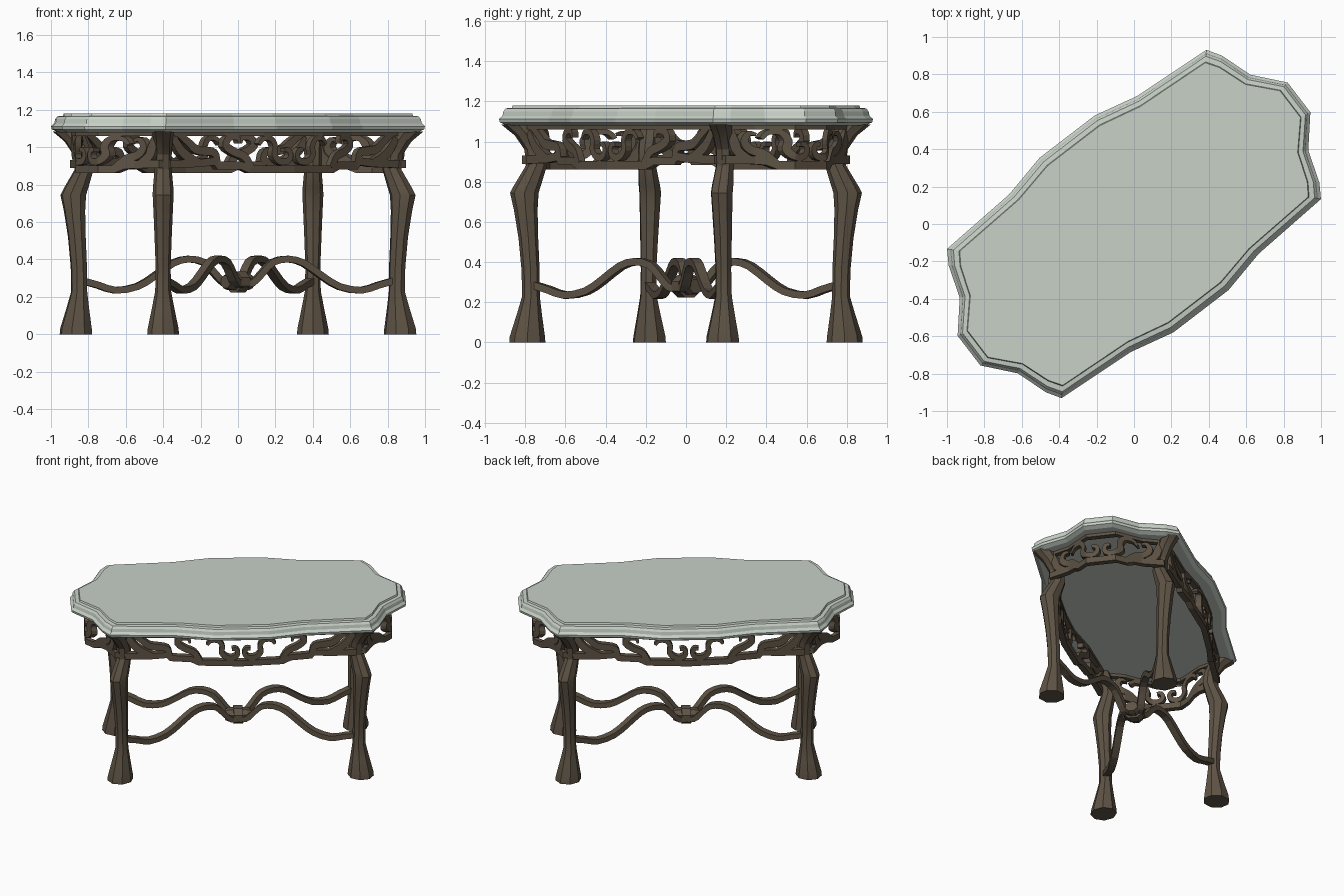
import bpy, bmesh, math
from mathutils import Vector, Matrix

if "Cube" in bpy.data.objects:
    bpy.data.objects.remove(bpy.data.objects["Cube"])

TURN = Matrix.Rotation(math.radians(37.5), 4, 'Z')   # table stands diagonally
SIGNS = [(1, 1), (-1, 1), (-1, -1), (1, -1)]


def material(name, rgb):
    m = bpy.data.materials.new(name)
    m.diffuse_color = (*rgb, 1)
    m.use_nodes = True
    m.node_tree.nodes["Principled BSDF"].inputs["Base Color"].default_value = m.diffuse_color
    return m


WOOD = material("dark wood", (0.112, 0.086, 0.059))
STONE = material("pale green stone", (0.58, 0.64, 0.575))


def finish(name, bm, mat, angle=None):
    bmesh.ops.recalc_face_normals(bm, faces=bm.faces)
    bm.transform(TURN)
    me = bpy.data.meshes.new(name)
    bm.to_mesh(me)
    bm.free()
    me.materials.append(mat)
    ob = bpy.data.objects.new(name, me)
    bpy.context.collection.objects.link(ob)
    if angle:
        bpy.ops.object.select_all(action='DESELECT')
        ob.select_set(True)
        bpy.context.view_layer.objects.active = ob
        bpy.ops.object.shade_smooth_by_angle(angle=math.radians(angle))
    return ob


def loft(bm, rings):
    """Bridge closed rings of points and cap both ends."""
    vs = [[bm.verts.new(p) for p in r] for r in rings]
    n = len(vs[0])
    for a, b in zip(vs, vs[1:]):
        for i in range(n):
            j = (i + 1) % n
            bm.faces.new((a[i], a[j], b[j], b[i]))
    bm.faces.new(vs[0])
    bm.faces.new(vs[-1])


def smooth(pts, steps=3):
    """Catmull-Rom resampling of a path."""
    p = [Vector(q) for q in pts]
    p = [2 * p[0] - p[1]] + p + [2 * p[-1] - p[-2]]
    out = []
    for a, b, c, d in zip(p, p[1:], p[2:], p[3:]):
        for k in range(steps):
            t = k / steps
            out.append(0.5 * (2 * b + (c - a) * t + (2 * a - 5 * b + 4 * c - d) * t * t
                              + (3 * b - a - 3 * c + d) * t ** 3))
    return out + [p[-2]]


def interp(table, x):
    x = abs(x)
    for (a, fa), (b, fb) in zip(table, table[1:]):
        if x <= b:
            return fa + (fb - fa) * (x - a) / (b - a)
    return table[-1][1]


# Tabletop: scalloped outline with a moulded edge
quarter = [(1.112, .10), (.979, .255), (.921, .428), (.874, .503), (.432, .532), (.186, .588)]
outline = []
for k, (su, sv) in enumerate(SIGNS):
    q = quarter if k % 2 == 0 else quarter[::-1]
    outline += [(su * u, sv * v) for u, v in q]
edge = [(.032, 1.08), (.004, 1.095), (0, 1.112), (.014, 1.128), (.018, 1.15),
        (.028, 1.165), (.052, 1.168), (.056, 1.18)]
bm = bmesh.new()
loft(bm, [[(u * (1 - i / 1.05), v * (1 - i / .55), z) for u, v in outline] for i, z in edge])
finish("tabletop", bm, STONE)

# Cabriole legs: (height, outward distance, depth, width)
leg = [(0, .79, .18, .17), (.03, .79, .175, .165), (.14, .78, .125, .12), (.23, .772, .088, .085),
       (.36, .774, .09, .08), (.52, .785, .098, .092), (.66, .798, .118, .104),
       (.745, .805, .142, .112), (.78, .79, .135, .11), (.88, .745, .105, .092),
       (.96, .752, .105, .092), (1.03, .79, .125, .10), (1.085, .835, .17, .118)]
out = Vector((.609, .793, 0))
across = Vector((.793, -.609, 0))
for n, (su, sv) in enumerate(SIGNS):
    bm = bmesh.new()
    rings = []
    for z, d, dep, wid in leg:
        ring = []
        for k in range(8):
            a = k * math.pi / 4
            p = across * (.4 + wid / 2 * math.sin(a)) + out * (d + dep / 2 * math.cos(a))
            ring.append((su * p.x, sv * p.y, z))
        rings.append(ring)
    loft(bm, rings)
    finish(f"leg_{n + 1}", bm, WOOD, 25)

# Wavy stretchers from each leg to the centre: (fraction of the way out, height)
wave = [(0, .265), (.07, .275), (.13, .325), (.2, .385), (.3, .402), (.4, .38),
        (.52, .31), (.63, .255), (.77, .235), (.88, .262), (1, .29)]
for n, (su, sv) in enumerate(SIGNS):
    bm = bmesh.new()
    path = smooth([(su * .786 * f, sv * (.03 + .337 * f), z) for f, z in wave], 2)
    rings = []
    for i, p in enumerate(path):
        t = (path[min(i + 1, len(path) - 1)] - path[max(i - 1, 0)]).normalized()
        side = Vector((-t.y, t.x, 0)).normalized()
        up = t.cross(side)
        rings.append([p + side * a * .024 + up * b * .018 for a, b in SIGNS])
    loft(bm, rings)
    finish(f"stretcher_{n + 1}", bm, WOOD)

# Central knot: a wide band between two narrower ones
bm = bmesh.new()
knot = [(-.085, .036), (-.06, .046), (-.03, .046), (-.03, .06), (.03, .06),
        (.03, .046), (.06, .046), (.085, .036)]
loft(bm, [[(u, 1.25 * r * math.cos(k * math.pi / 4 + math.pi / 8),
            .28 + r * math.sin(k * math.pi / 4 + math.pi / 8)) for k in range(8)] for u, r in knot])
finish("stretcher_knot", bm, WOOD)

# Pierced aprons: flat ribbons bent along the sides, (along, height) and end widths
LONG = [(0, .475), (.186, .47), (.43, .42), (.8, .39)]
SHORT = [(0, 1.0), (.1, 1.0), (.25, .87), (.42, .80)]
curl = [(.062, .985), (.035, .985), (.022, .955), (.045, .925), (.095, .925), (.13, .96),
        (.125, 1.005), (.15, 1.045), (.20, 1.045), (.225, 1.015)]
long_parts = [
    ([(0, .882), (.28, .882), (.33, .903), (.47, .903), (.49, .925), (.58, .915), (.77, .91)], .042, .042, 1),
    ([(0, 1.07), (.2, 1.07), (.43, 1.07), (.78, 1.07)], .022, .022, 1),
    (curl, .022, .018, 3),
    ([(.27, .89), (.31, .95), (.37, .975), (.42, 1.01), (.40, 1.05), (.35, 1.05), (.34, 1.02)], .038, .014, 3),
    ([(.47, .92), (.49, .97), (.55, .98), (.61, .99), (.66, 1.03), (.72, 1.07)], .034, .03, 3),
    ([(.58, .92), (.64, .94), (.70, .98), (.75, 1.05)], .03, .04, 3)]
short_parts = [
    ([(0, .882), (.1, .882), (.16, .882), (.2, .903), (.25, .908), (.39, .91)], .042, .042, 1),
    ([(0, 1.07), (.1, 1.07), (.25, 1.07), (.39, 1.07)], .022, .022, 1),
    (curl, .022, .018, 3),
    ([(.17, .89), (.22, .94), (.27, .96), (.30, 1.0), (.28, 1.04), (.245, 1.035)], .036, .014, 3),
    ([(.27, .91), (.33, .95), (.35, 1.0), (.37, 1.06)], .03, .035, 3)]


def apron(name, parts, table, is_long, sign):
    bm = bmesh.new()
    for pts, w0, w1, steps in parts:
        path = smooth([(s, z, 0) for s, z in pts], steps)
        for m in (1, -1):
            rings = []
            for i, p in enumerate(path):
                t = (path[min(i + 1, len(path) - 1)] - path[max(i - 1, 0)]).normalized()
                f = i / (len(path) - 1)
                w = w0 + (w1 - w0) * f
                if steps > 1:
                    w += .016 * math.sin(math.pi * f)
                ring = []
                for a, b in SIGNS:
                    s, z = p.x - t.y * a * w / 2, p.y + t.x * a * w / 2
                    o = sign * (interp(table, s) + b * .02)
                    ring.append((m * s, o, z) if is_long else (o, m * s, z))
                rings.append(ring)
            loft(bm, rings)
    finish(name, bm, WOOD)


for label, sign in (("front", -1), ("back", 1)):
    apron(f"{label}_long_apron", long_parts, LONG, True, sign)
for label, sign in (("left", -1), ("right", 1)):
    apron(f"{label}_end_apron", short_parts, SHORT, False, sign)
